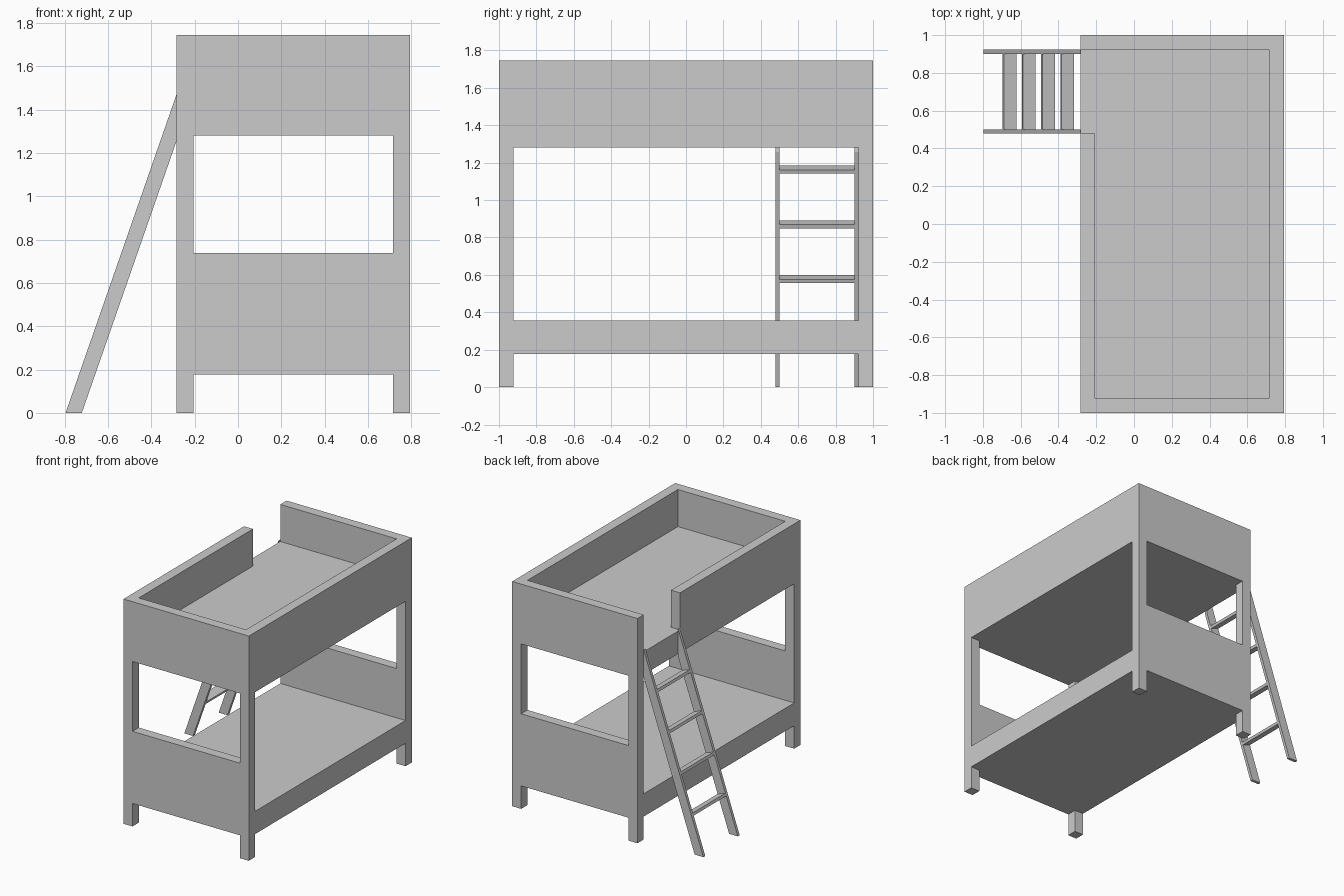
import bpy
import bmesh
import math
from mathutils import Matrix, Vector

cube = bpy.data.objects.get("Cube")
if cube:
    bpy.data.objects.remove(cube, do_unlink=True)

# Single painted-wood colour
paint = bpy.data.materials.new("light grey paint")
paint.use_nodes = True
paint.diffuse_color = (0.6, 0.6, 0.6, 1)
paint.node_tree.nodes["Principled BSDF"].inputs["Base Color"].default_value = (0.6, 0.6, 0.6, 1)


def add_object(name, bm):
    bmesh.ops.recalc_face_normals(bm, faces=bm.faces)
    mesh = bpy.data.meshes.new(name)
    bm.to_mesh(mesh)
    bm.free()
    mesh.materials.append(paint)
    obj = bpy.data.objects.new(name, mesh)
    bpy.context.collection.objects.link(obj)
    return obj


def box(name, x, y, z):
    """Box from (min, max) ranges."""
    bm = bmesh.new()
    bmesh.ops.create_cube(bm, size=1)
    for v in bm.verts:
        v.co = Vector([(r[0] + r[1]) / 2 + c * (r[1] - r[0]) for c, r in zip(v.co, (x, y, z))])
    return add_object(name, bm)


def cut(target, x, y, z):
    """Subtract a box from the target."""
    cutter = box("cutter", x, y, z)
    cutter.hide_render = True
    mod = target.modifiers.new("opening", 'BOOLEAN')
    mod.operation = 'DIFFERENCE'
    mod.solver = 'EXACT'
    mod.object = cutter
    bpy.context.view_layer.objects.active = target
    bpy.ops.object.modifier_apply(modifier=mod.name)
    bpy.data.objects.remove(cutter, do_unlink=True)


# Main dimensions
X0, X1, HALF_Y, TOP = -0.283, 0.793, 1.0, 1.745
IN_X = (X0 + 0.077, X1 - 0.077)      # between the posts, across
IN_Y = (-0.923, 0.923)               # between the posts, along
ALL_X = (X0 - 0.1, X1 + 0.1)
ALL_Y = (-1.1, 1.1)
LOW_BASE, LOW_DECK = 0.178, 0.355    # lower bunk platform
WINDOW, UP_BASE, UP_DECK = 0.738, 1.28, 1.457
LADDER_Y = (0.478, 0.923)

# Bunk frame: one solid block with the openings cut out
frame = box("bunk_frame", (X0, X1), (-HALF_Y, HALF_Y), (0, TOP))
cut(frame, ALL_X, IN_Y, (LOW_DECK, UP_BASE))                # lower bunk space
cut(frame, IN_X, ALL_Y, (WINDOW, UP_BASE))                  # end windows
cut(frame, ALL_X, IN_Y, (-0.1, LOW_BASE))                   # between legs, along
cut(frame, IN_X, ALL_Y, (-0.1, LOW_BASE))                   # between legs, across
cut(frame, IN_X, IN_Y, (UP_DECK, TOP + 0.1))                # upper bunk well
cut(frame, (X0 - 0.1, X0 + 0.1), LADDER_Y, (UP_DECK, TOP + 0.1))  # ladder entry

# Ladder rails: slanted profile extruded along y
SLOPE, FOOT, RAIL_W, RAIL_T = 2.87, -0.796, 0.075, 0.023
profile = [(FOOT, 0), (FOOT + RAIL_W, 0),
           (X0, (X0 - FOOT - RAIL_W) * SLOPE), (X0, (X0 - FOOT) * SLOPE)]
for name, y in (("ladder_rail_front", LADDER_Y[0]), ("ladder_rail_back", LADDER_Y[1] - RAIL_T)):
    bm = bmesh.new()
    face = bm.faces.new([bm.verts.new((px, y, pz)) for px, pz in profile])
    ext = bmesh.ops.extrude_face_region(bm, geom=[face])
    verts = [e for e in ext["geom"] if isinstance(e, bmesh.types.BMVert)]
    bmesh.ops.translate(bm, verts=verts, vec=(0, RAIL_T, 0))
    add_object(name, bm)

# Ladder rungs: flat boards square to the rails
tilt = math.atan(1 / SLOPE)
rung_y = (LADDER_Y[0] + LADDER_Y[1]) / 2
rung_len = LADDER_Y[1] - LADDER_Y[0] - 2 * RAIL_T
for i in range(4):
    z = 0.285 + 0.2925 * i
    x = FOOT + RAIL_W / 2 + z / SLOPE
    bm = bmesh.new()
    bmesh.ops.create_cube(bm, size=1, matrix=(
        Matrix.Translation((x, rung_y, z)) @ Matrix.Rotation(tilt, 4, 'Y')
        @ Matrix.Diagonal((RAIL_W * math.cos(tilt), rung_len, 0.021, 1))))
    add_object(f"ladder_rung_{i + 1}", bm)
